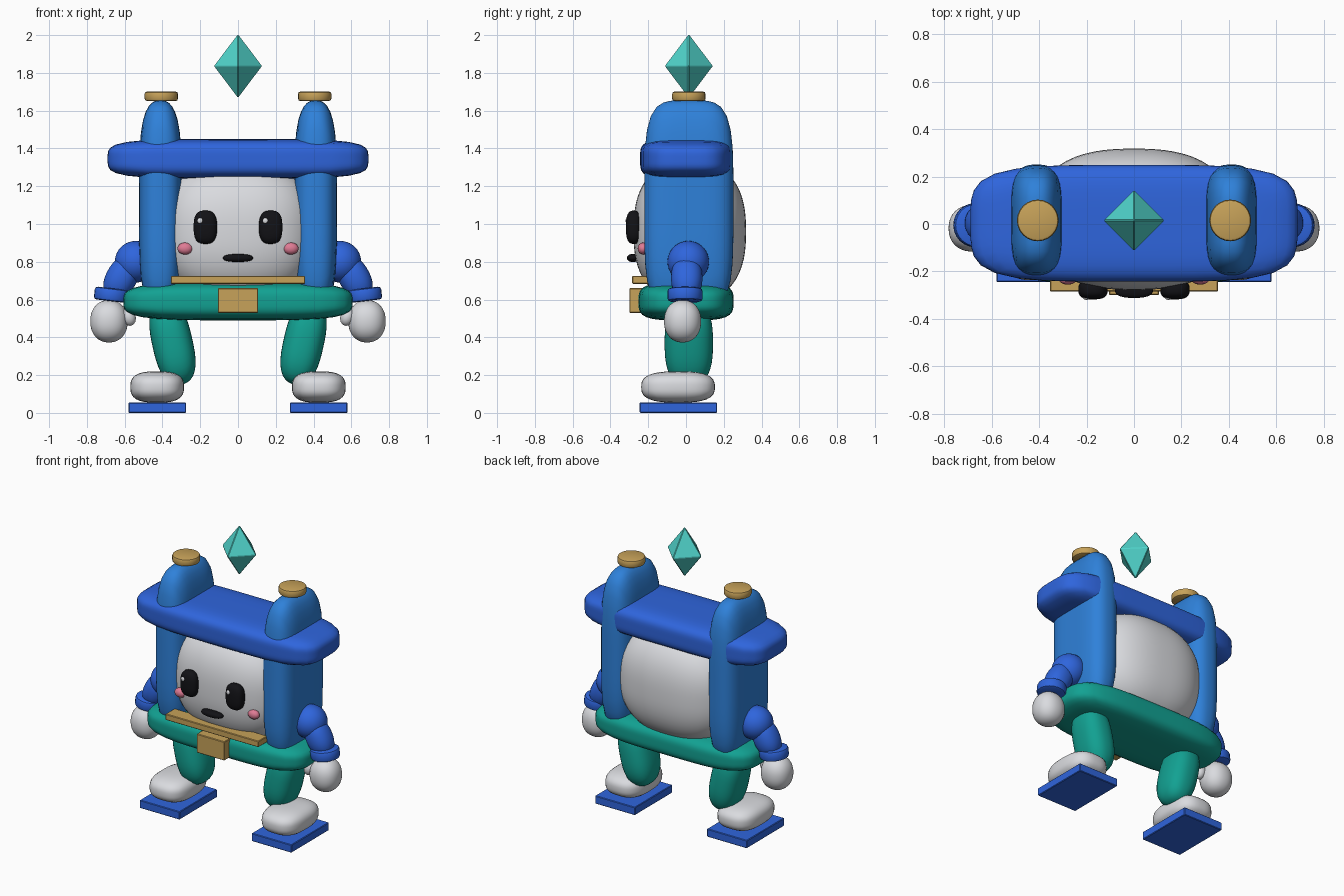
import bpy, bmesh, math
from mathutils import Vector, Matrix

old = bpy.data.objects.get("Cube")
if old:
    bpy.data.objects.remove(old, do_unlink=True)


def material(name, r, g, b):
    m = bpy.data.materials.new(name)
    m.use_nodes = True
    m.diffuse_color = (r, g, b, 1)
    bsdf = next(n for n in m.node_tree.nodes if n.type == 'BSDF_PRINCIPLED')
    bsdf.inputs["Base Color"].default_value = (r, g, b, 1)
    bsdf.inputs["Roughness"].default_value = 0.6
    return m


ROYAL = material("royal blue", 0.028, 0.13, 0.72)
SKY = material("sky blue", 0.028, 0.22, 0.7)
TEAL = material("teal green", 0.006, 0.36, 0.29)
AQUA = material("aqua crystal", 0.08, 0.66, 0.6)
GOLD = material("gold", 0.57, 0.36, 0.1)
WHITE = material("soft white", 0.7, 0.71, 0.74)
BLACK = material("black", 0.006, 0.006, 0.008)
PINK = material("pink", 0.74, 0.2, 0.3)


def finish(name, bm, mat, loc, tilt=0.0, smooth=None):
    """Turn a bmesh into a placed object, tilted about the y axis."""
    bmesh.ops.recalc_face_normals(bm, faces=bm.faces)
    me = bpy.data.meshes.new(name)
    bm.to_mesh(me)
    bm.free()
    me.materials.append(mat)
    ob = bpy.data.objects.new(name, me)
    bpy.context.collection.objects.link(ob)
    ob.matrix_world = Matrix.Translation(loc) @ Matrix.Rotation(tilt, 4, 'Y')
    if smooth is not None:
        bpy.ops.object.select_all(action='DESELECT')
        ob.select_set(True)
        bpy.context.view_layer.objects.active = ob
        bpy.ops.object.shade_smooth_by_angle(angle=math.radians(smooth))
    return ob


def pillow(name, mat, loc, half, power=(2, 2, 2), tilt=0.0, cuts=9):
    """Puffy block: a higher power on an axis makes it boxier."""
    bm = bmesh.new()
    bmesh.ops.create_cube(bm, size=2)
    bmesh.ops.subdivide_edges(bm, edges=bm.edges[:], cuts=cuts, use_grid_fill=True)
    for v in bm.verts:
        d = Vector([math.tan(c * math.pi / 4) for c in v.co])
        lo, hi = 0.0, 1.0
        for _ in range(24):
            mid = (lo + hi) / 2
            if sum(abs(c * mid) ** p for c, p in zip(d, power)) < 1:
                lo = mid
            else:
                hi = mid
        v.co = Vector([c * lo * h for c, h in zip(d, half)])
    return finish(name, bm, mat, loc, tilt, 60)


def block(name, mat, loc, size, bevel=0.004):
    bm = bmesh.new()
    bmesh.ops.create_cube(bm, size=1)
    bmesh.ops.scale(bm, vec=size, verts=bm.verts)
    bmesh.ops.bevel(bm, geom=bm.edges[:], offset=bevel, segments=1, affect='EDGES')
    return finish(name, bm, mat, loc)


def disc(name, mat, loc, radius, height, bevel, tilt=0.0):
    bm = bmesh.new()
    bmesh.ops.create_cone(bm, cap_ends=True, segments=24, radius1=radius,
                          radius2=radius, depth=height)
    rims = [e for e in bm.edges if abs(e.verts[0].co.z - e.verts[1].co.z) < 1e-5]
    bmesh.ops.bevel(bm, geom=rims, offset=bevel, segments=2, profile=0.5, affect='EDGES')
    return finish(name, bm, mat, loc, tilt, 40)


# Body: head, roof beam, belt
pillow("head", WHITE, (0, 0.02, 0.96), (0.42, 0.298, 0.37), (2.5,) * 3, cuts=15)
pillow("roof_beam", ROYAL, (0, 0.003, 1.345), (0.69, 0.246, 0.105), (4.3,) * 3, cuts=11)
pillow("belt", TEAL, (0, 0, 0.59), (0.607, 0.252, 0.1), (4, 4, 3.6), cuts=11)
block("buckle", GOLD, (0, -0.25, 0.595), (0.212, 0.1, 0.13))
block("collar_bar", GOLD, (0, -0.235, 0.704), (0.71, 0.1, 0.042))
pillow("mouth", BLACK, (0, -0.28, 0.82), (0.08, 0.032, 0.021), (2.5,) * 3, cuts=5)

# Floating crystal: an octahedron with softened edges
bm = bmesh.new()
for axis, reach in enumerate((0.13, 0.13, 0.172)):
    for sign in (1, -1):
        co = Vector((0, 0, 0))
        co[axis] = reach * sign
        bm.verts.new(co)
bmesh.ops.convex_hull(bm, input=bm.verts[:])
bmesh.ops.bevel(bm, geom=bm.edges[:], offset=0.004, segments=1, affect='EDGES')
top = max(v.co.z for v in bm.verts)
finish("crystal", bm, AQUA, (0, 0.015, 2.0 - top))

# Paired parts
for side, s in (("left", 1), ("right", -1)):
    # Pillar with a gold knob
    pillow(side + "_pillar", SKY, (s * 0.411, 0.015, 1.1), (0.113, 0.236, 0.555),
           (2.5, 4.3, 4.3), cuts=11)
    disc(side + "_knob", GOLD, (s * 0.406, 0.015, 1.676), 0.088, 0.05, 0.012)

    # Face
    pillow(side + "_eye", BLACK, (s * 0.173, -0.277, 0.983), (0.062, 0.041, 0.088),
           (2.8,) * 3, cuts=7)
    pillow(side + "_eye_glint", WHITE, (s * 0.173 - 0.027, -0.311, 1.017),
           (0.015, 0.009, 0.016), cuts=3)
    pillow(side + "_cheek", PINK, (s * 0.28, -0.228, 0.87), (0.041, 0.028, 0.032), cuts=3)

    # Arm
    pillow(side + "_shoulder", ROYAL, (s * 0.542, 0.012, 0.8), (0.11, 0.11, 0.11))
    pillow(side + "_forearm", ROYAL, (s * 0.617, 0.004, 0.715), (0.082, 0.083, 0.125),
           (2.2,) * 3, tilt=-0.5 * s)
    disc(side + "_cuff", ROYAL, (s * 0.668, -0.005, 0.625), 0.093, 0.068, 0.015, -0.12 * s)
    pillow(side + "_hand", WHITE, (s * 0.683, -0.018, 0.485), (0.099, 0.098, 0.112),
           (2.2,) * 3)
    pillow(side + "_thumb", WHITE, (s * 0.578, -0.045, 0.508), (0.036, 0.036, 0.048),
           tilt=0.3 * s, cuts=5)

    # Leg, shoe and sole
    pillow(side + "_leg", TEAL, (s * 0.347, 0.015, 0.37), (0.107, 0.128, 0.225),
           (2.4, 2.6, 2.8), tilt=0.22 * s)
    pillow(side + "_shoe", WHITE, (s * 0.428, -0.042, 0.137), (0.142, 0.195, 0.083),
           (2.8,) * 3)
    block(side + "_sole", ROYAL, (s * 0.427, -0.04, 0.0275), (0.305, 0.41, 0.055))
